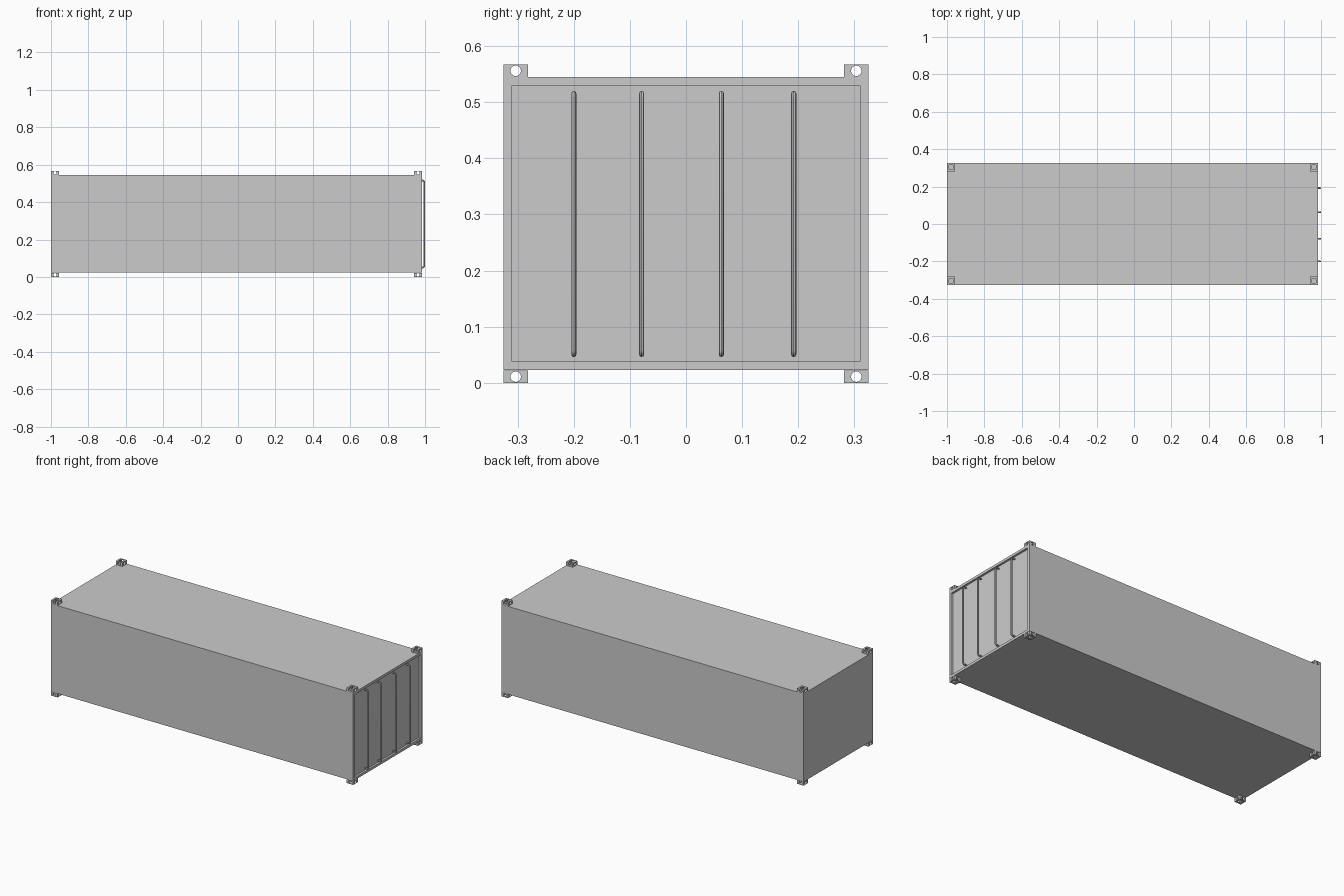
import bpy, bmesh
from math import pi, sin, cos
from mathutils import Vector

if "Cube" in bpy.data.objects:
    bpy.data.objects.remove(bpy.data.objects["Cube"])

X0, X1, HALF_W = -1.0, 0.984, 0.325      # body ends and half width
Z0, Z1, TOP = 0.023, 0.545, 0.567        # body bottom, body top, overall height
CAST = 0.043                             # corner casting footprint
RECESS = 0.012                           # depth of the door panel


def box(name, lo, hi):
    bpy.ops.mesh.primitive_cube_add(size=1)
    ob = bpy.context.object
    ob.name = name
    lo, hi = Vector(lo), Vector(hi)
    for v in ob.data.vertices:
        v.co = Vector([lo[i] + (v.co[i] + 0.5) * (hi[i] - lo[i]) for i in range(3)])
    return ob


def cut(target, cutter):
    mod = target.modifiers.new("hole", 'BOOLEAN')
    mod.operation, mod.solver, mod.object = 'DIFFERENCE', 'EXACT', cutter
    bpy.context.view_layer.objects.active = target
    bpy.ops.object.modifier_apply(modifier=mod.name)
    bpy.data.objects.remove(cutter)


# Container body with the door panel sunk into the +x end
body = box("container_body", (X0, -HALF_W, Z0), (X1, HALF_W, Z1))
bm = bmesh.new()
bm.from_mesh(body.data)
bm.normal_update()
end = max(bm.faces, key=lambda f: f.calc_center_median().x)
bmesh.ops.inset_region(bm, faces=[end], thickness=0.021)
rim = bmesh.ops.extrude_discrete_faces(bm, faces=[end])["faces"]
bmesh.ops.translate(bm, verts=rim[0].verts, vec=(-RECESS, 0, 0))
bm.to_mesh(body.data)
bm.free()

# Corner casting: small block pierced along all three axes
h = TOP - Z1
casting = box("corner_casting", (-CAST / 2, -CAST / 2, -h / 2), (CAST / 2, CAST / 2, h / 2))
for rot in ((0, pi / 2, 0), (pi / 2, 0, 0)):
    bpy.ops.mesh.primitive_cylinder_add(vertices=24, radius=0.0093, depth=0.1, rotation=rot)
    cut(casting, bpy.context.object)
cut(casting, box("cutter", (-0.011, -0.011, -0.05), (0.011, 0.011, 0.05)))

for zname, z in (("lower", h / 2), ("upper", TOP - h / 2)):
    for xname, x in (("rear", X0 + CAST / 2), ("door", X1 - CAST / 2)):
        for yname, y in (("front", -HALF_W + CAST / 2), ("back", HALF_W - CAST / 2)):
            ob = bpy.data.objects.new(f"{zname}_{xname}_{yname}_casting", casting.data)
            ob.location = (x, y, z)
            bpy.context.collection.objects.link(ob)
bpy.data.objects.remove(casting)

# Door locking bars: pipes whose ends bend into the panel
R, BEND = 0.0045, 0.008
XB, XP = 1.0 - R, X1 - RECESS - 0.002
LO, HI = 0.046 + R, 0.520 - R
arc = [(XB - BEND + BEND * sin(a), BEND * (1 - cos(a))) for a in (i * pi / 8 for i in range(5))]
path = [(XP, LO)] + [(x, LO + d) for x, d in arc]
path += [(x, HI - d) for x, d in reversed(arc)] + [(XP, HI)]
for n, y in enumerate((-0.2, -0.079, 0.063, 0.192)):
    cu = bpy.data.curves.new(f"locking_bar_{n + 1}", 'CURVE')
    cu.dimensions = '3D'
    cu.bevel_depth, cu.bevel_resolution, cu.use_fill_caps = R, 2, True
    sp = cu.splines.new('POLY')
    sp.points.add(len(path) - 1)
    for p, (x, z) in zip(sp.points, path):
        p.co = (x, y, z, 1)
    bar = bpy.data.objects.new(cu.name, cu)
    bpy.context.collection.objects.link(bar)
    bpy.ops.object.select_all(action='DESELECT')
    bar.select_set(True)
    bpy.context.view_layer.objects.active = bar
    bpy.ops.object.convert(target='MESH')
    bpy.ops.object.shade_smooth_by_angle()
